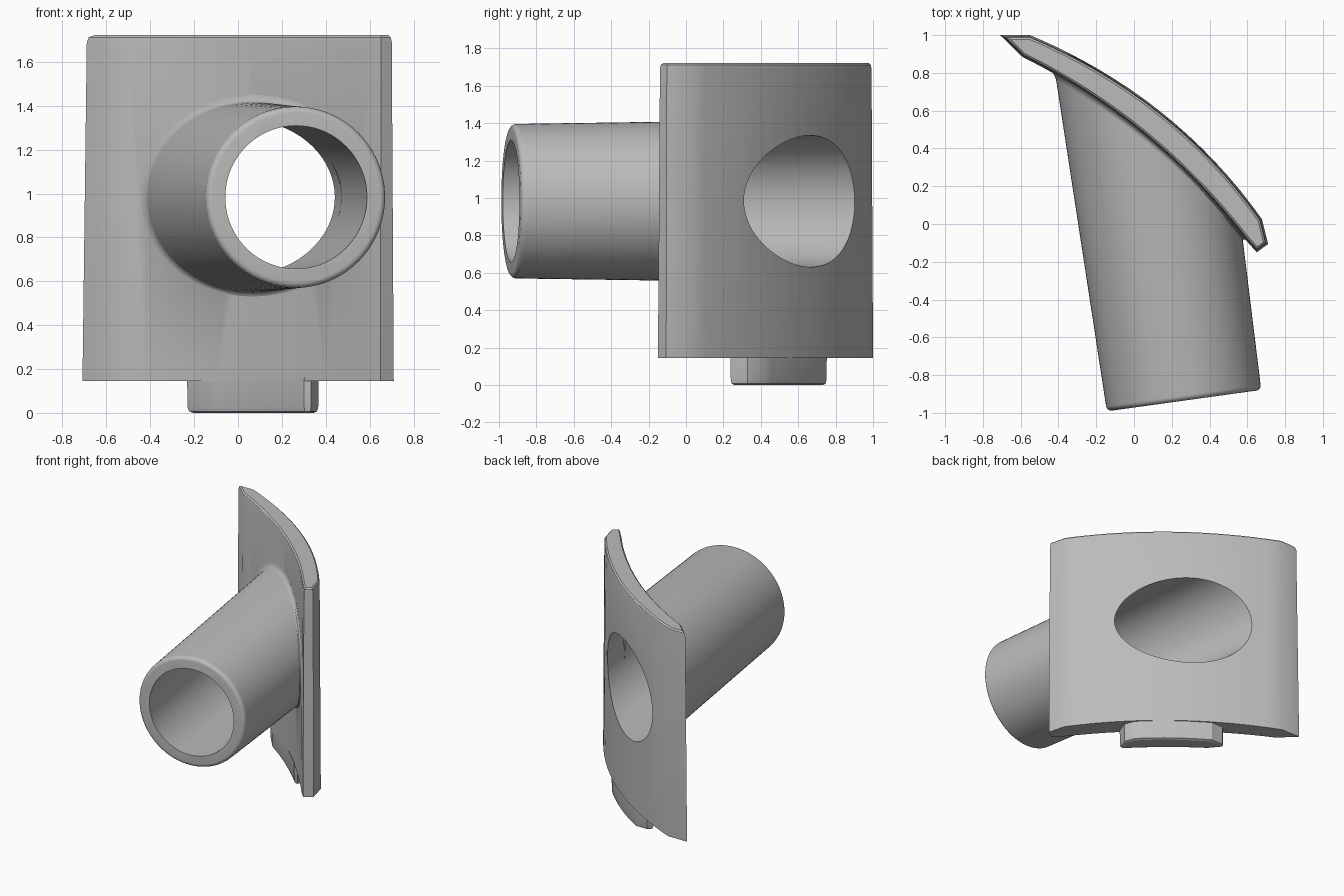
import bpy, bmesh, math
from mathutils import Vector

cube = bpy.data.objects.get("Cube")
if cube:
    bpy.data.objects.remove(cube, do_unlink=True)

grey = bpy.data.materials.new("plain_grey")
grey.use_nodes = True
colour = (0.5, 0.5, 0.5, 1)
grey.diffuse_color = colour
grey.node_tree.nodes["Principled BSDF"].inputs["Base Color"].default_value = colour


def loft(name, rings):
    """Closed solid skinned through rings of equal length."""
    bm = bmesh.new()
    loops = [[bm.verts.new(p) for p in ring] for ring in rings]
    for low, high in zip(loops, loops[1:]):
        for i in range(len(low)):
            bm.faces.new((low[i - 1], low[i], high[i], high[i - 1]))
    bm.faces.new(loops[0])
    bm.faces.new(loops[-1])
    bmesh.ops.recalc_face_normals(bm, faces=bm.faces)
    mesh = bpy.data.meshes.new(name)
    bm.to_mesh(mesh)
    bm.free()
    mesh.materials.append(grey)
    obj = bpy.data.objects.new(name, mesh)
    bpy.context.collection.objects.link(obj)
    return obj


def arc(a, mid, b, steps=16):
    """Parabolic arc from a to b through mid."""
    a, mid, b = Vector(a), Vector(mid), Vector(b)
    ctrl = 2 * mid - (a + b) / 2
    ts = [i / steps for i in range(steps + 1)]
    return [a * (1 - t) ** 2 + ctrl * 2 * t * (1 - t) + b * t * t for t in ts]


def inset(poly, d):
    """Move a clockwise outline inward by d."""
    out = []
    for i, p in enumerate(poly):
        e1 = (p - poly[i - 1]).normalized()
        e2 = (poly[(i + 1) % len(poly)] - p).normalized()
        n1, n2 = Vector((e1.y, -e1.x)), Vector((e2.y, -e2.x))
        out.append(p + (n1 + n2) * d / (1 + n1.dot(n2)))
    return out


def prism(name, poly, levels):
    """Stack of outlines given as (height, inset)."""
    return loft(name, [[(p.x, p.y, z) for p in inset(poly, d)] for z, d in levels])


def boolean(target, cutter, operation):
    mod = target.modifiers.new(operation, "BOOLEAN")
    mod.operation = operation
    mod.solver = "EXACT"
    mod.object = cutter
    bpy.ops.object.select_all(action="DESELECT")
    bpy.context.view_layer.objects.active = target
    target.select_set(True)
    bpy.ops.object.modifier_apply(modifier=mod.name)
    bpy.data.objects.remove(cutter, do_unlink=True)


# Curved plate with chamfered ends, slight draft and a softened top rim
outer = arc((-0.55, 1.0), (0.14, 0.595), (0.677, 0.026))
inner = arc((-0.59, 0.884), (0.05, 0.473), (0.587, -0.08))
ends = [Vector((0.71, -0.106)), Vector((0.65, -0.15))]
outline = outer + ends + inner[::-1] + [Vector((-0.709, 1.0))]
plate = prism("plate_with_pipe", outline,
              [(0.145, 0), (1.69, 0.008), (1.712, 0.012), (1.722, 0.022)])

# Pipe axis and the front surface of the plate it runs into
start = Vector((0.265, -0.935, 0.983))
axis = Vector((-0.137, 0.99, 0)).normalized()
side = Vector((axis.y, -axis.x, 0))
up = Vector((0, 0, 1))
surface = [Vector((-0.709, 0.96))] + inner + [ends[1], Vector((0.75, -0.25))]


def at(t, r, ang):
    return start + axis * t + (side * math.cos(ang) + up * math.sin(ang)) * r


def surface_y(x):
    for a, b in zip(surface, surface[1:]):
        if x <= b.x:
            break
    return a.y + (b.y - a.y) * (x - a.x) / (b.x - a.x)


def meet(r, ang):
    """Distance along the axis at which the pipe wall reaches the plate."""
    lo, hi = 0, 2.5
    for _ in range(30):
        t = (lo + hi) / 2
        p = at(t, r, ang)
        if p.y < surface_y(p.x):
            lo = t
        else:
            hi = t
    return lo


def pipe_line(ang):
    """Lengthwise section: rounded lip, tapered wall, fillet, buried end."""
    r0, lip, fil = 0.413, 0.028, 0.035
    pts = []
    for k in range(6):
        a = k / 5 * math.pi / 2
        pts.append((lip * (1 - math.cos(a)), r0 - lip + lip * math.sin(a)))
    t1 = meet(r0 + 0.015, ang)
    r1 = r0 + 0.014 * t1
    foot = Vector((meet(r1, ang), r1))
    curve_a = Vector((foot.x - fil, r1))
    curve_b = Vector((meet(r1 + fil, ang) + 0.01, r1 + fil))
    for k in range(6):
        s = k / 5
        pts.append(curve_a * (1 - s) ** 2 + foot * 2 * s * (1 - s) + curve_b * s * s)
    pts.append((curve_b.x + 0.06, r1))
    return [at(t, r, ang) for t, r in pts]


angles = [i / 96 * math.tau for i in range(96)]
lines = [pipe_line(a) for a in angles]
pipe = loft("pipe", list(zip(*lines)))
bore = loft("bore", [[at(t, 0.326 + 0.016 * t, a) for a in angles] for t in (-0.1, 2.4)])
boolean(plate, pipe, "UNION")
boolean(plate, bore, "DIFFERENCE")

# Locating tab under the plate, with tapered ends and a softened foot
tab_outline = (arc((-0.1, 0.755), (0.135, 0.595), (0.34, 0.41), 8)
               + [Vector((0.37, 0.33)), Vector((0.335, 0.235))]
               + arc((0.3, 0.24), (0.075, 0.45), (-0.16, 0.63), 8)
               + [Vector((-0.235, 0.72)), Vector((-0.2, 0.755))])
tab = prism("bottom_tab", tab_outline,
            [(0.16, 0.002), (0.025, 0.004), (0.007, 0.009), (0, 0.024)])

# Smooth shading with crisp edges
for obj in (plate, tab):
    bpy.ops.object.select_all(action="DESELECT")
    bpy.context.view_layer.objects.active = obj
    obj.select_set(True)
    bpy.ops.object.shade_smooth_by_angle(angle=math.radians(25))
